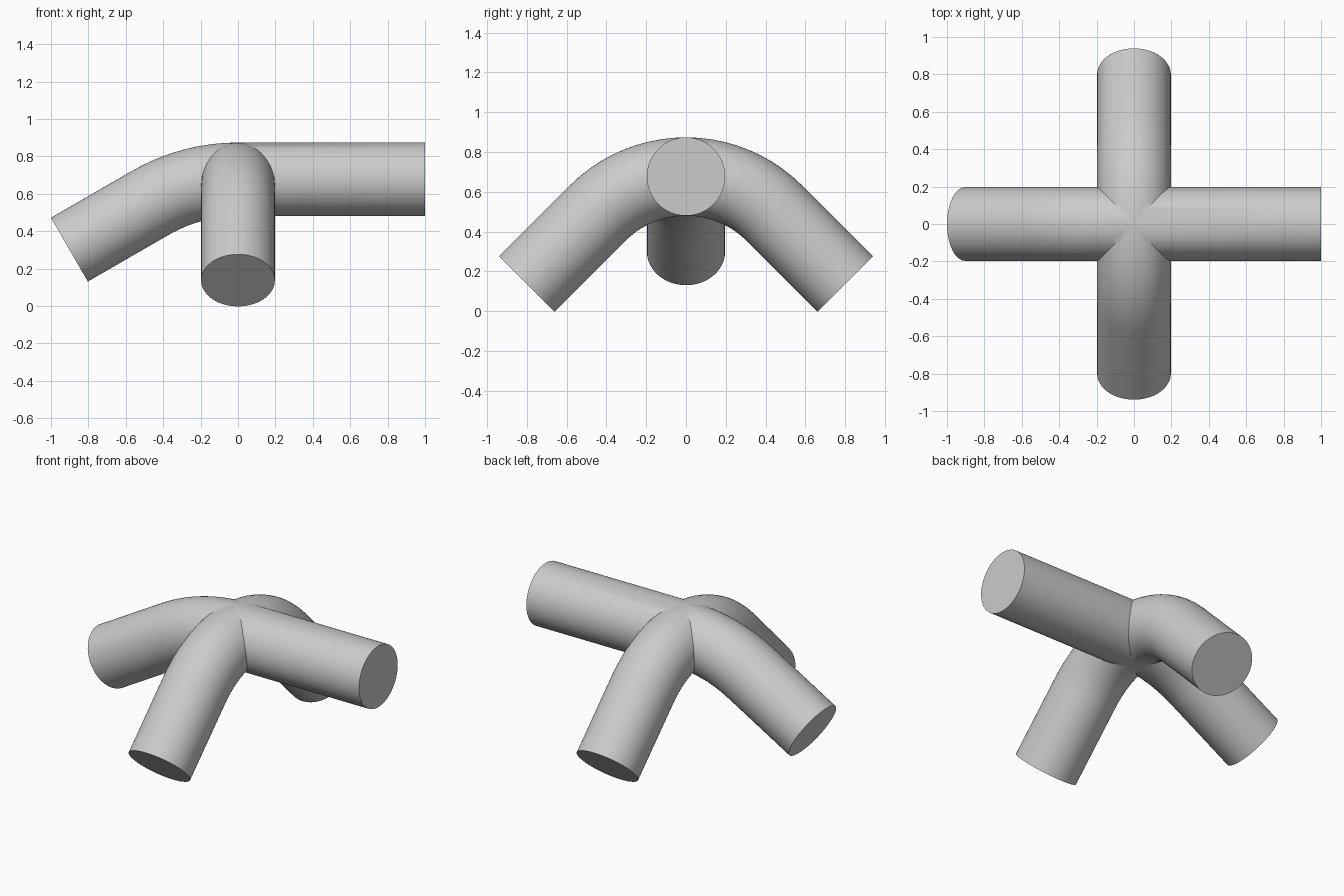
import bpy, bmesh, math
from mathutils import Vector

if "Cube" in bpy.data.objects:
    bpy.data.objects.remove(bpy.data.objects["Cube"])

R = 0.197      # pipe radius
Z = 0.677      # axis height at the junction
SIDES = 64
ARC = 10


def half_path(angle, bend, straight):
    """Points (distance outward, z, tilt) of an arm that bends down, then runs straight."""
    pts = []
    for i in range(1, ARC + 1):
        a = angle * i / ARC
        pts.append((bend * math.sin(a), Z - bend * (1 - math.cos(a)), a))
    d, z, a = pts[-1]
    pts.append((d + straight * math.cos(a), z - straight * math.sin(a), a))
    return pts


def pipe(name, left, right, axis):
    """Sweep a circle along a path lying in the vertical plane of axis."""
    path = [(-d, z, a) for d, z, a in reversed(left)] + [(0, Z, 0)]
    path += [(d, z, -a) for d, z, a in right]
    side = Vector((0, 0, 1)).cross(axis)
    bm = bmesh.new()
    rings = []
    for d, z, a in path:
        up = Vector((0, 0, math.cos(a))) - axis * math.sin(a)
        c = axis * d + Vector((0, 0, z))
        rings.append([bm.verts.new(c + R * (side * math.cos(t) + up * math.sin(t)))
                      for t in (2 * math.pi * k / SIDES for k in range(SIDES))])
    for r0, r1 in zip(rings, rings[1:]):
        for k in range(SIDES):
            n = (k + 1) % SIDES
            bm.faces.new((r0[k], r0[n], r1[n], r1[k]))
    bm.faces.new(rings[0])
    bm.faces.new(rings[-1])
    bmesh.ops.recalc_face_normals(bm, faces=bm.faces[:])
    me = bpy.data.meshes.new(name)
    bm.to_mesh(me)
    bm.free()
    ob = bpy.data.objects.new(name, me)
    bpy.context.collection.objects.link(ob)
    return ob


# Main pipe: left arm drops 30 degrees, right arm stays level
main = pipe("four_way_pipe_joint", half_path(math.radians(30), 0.937, 0.50),
            [(1.0, Z, 0)], Vector((1, 0, 0)))
# Cross pipe: front and back arms drop 45 degrees
leg = half_path(math.radians(45), 0.628, 0.503)
cross = pipe("cross_pipe", leg, leg, Vector((0, 1, 0)))

# Merge into one solid
mod = main.modifiers.new("union", 'BOOLEAN')
mod.operation = 'UNION'
mod.solver = 'EXACT'
mod.object = cross
bpy.context.view_layer.objects.active = main
main.select_set(True)
bpy.ops.object.modifier_apply(modifier=mod.name)
bpy.data.objects.remove(cross)
bpy.ops.object.shade_smooth_by_angle(angle=math.radians(30))
